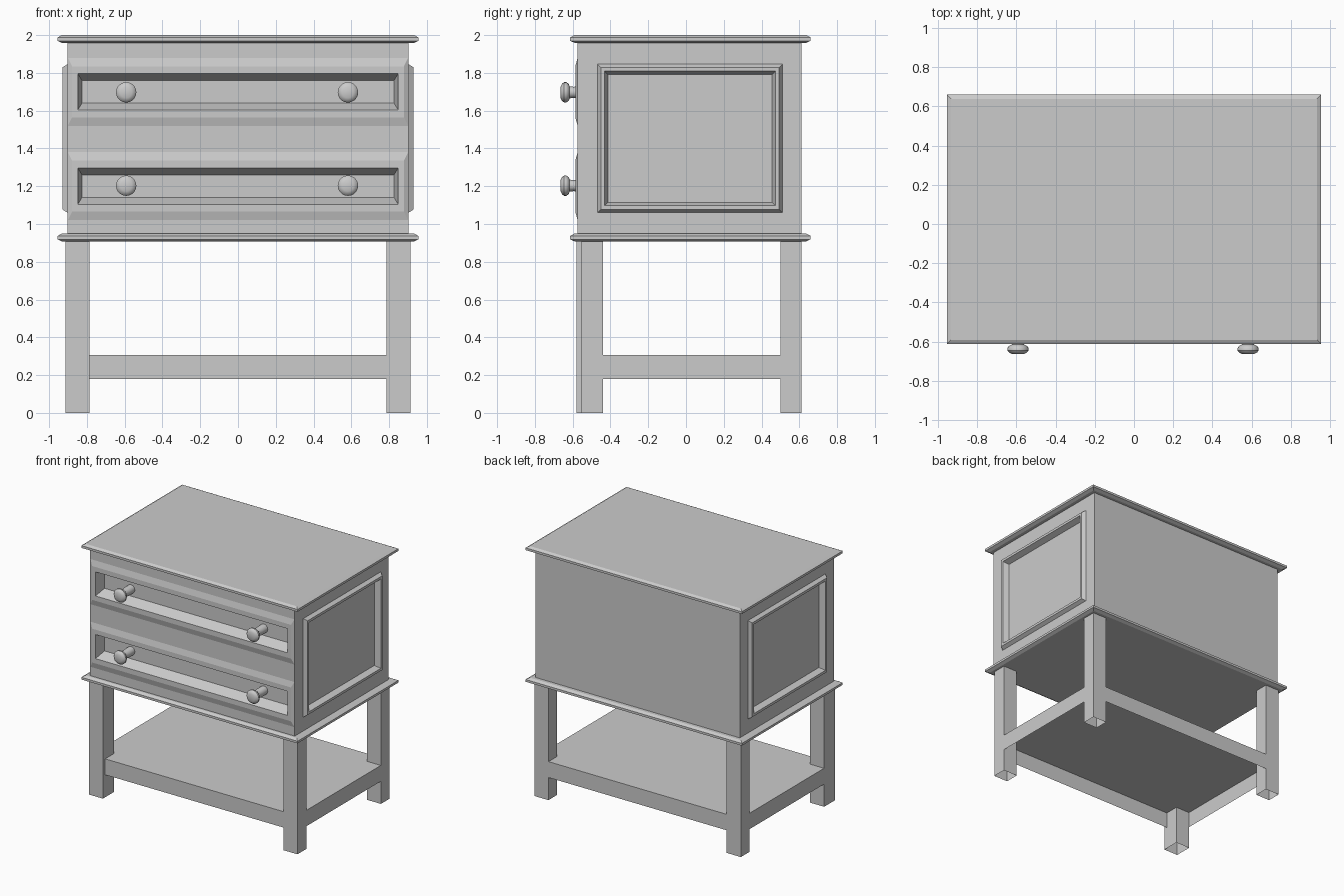
import bpy, bmesh, math
from mathutils import Vector

if "Cube" in bpy.data.objects:
    bpy.data.objects.remove(bpy.data.objects["Cube"])


def finish(bm, name):
    bmesh.ops.remove_doubles(bm, verts=bm.verts, dist=0.0005)
    bmesh.ops.recalc_face_normals(bm, faces=bm.faces)
    me = bpy.data.meshes.new(name)
    bm.to_mesh(me)
    bm.free()
    ob = bpy.data.objects.new(name, me)
    bpy.context.collection.objects.link(ob)
    return ob


def nested(bm, rects, place, cap_start=False):
    """Bridge nested rectangles (u0, u1, v0, v1, d) and fill the last one."""
    prev = None
    for u0, u1, v0, v1, d in rects:
        loop = [bm.verts.new(place(u, v, d))
                for u, v in ((u0, v0), (u1, v0), (u1, v1), (u0, v1))]
        if prev:
            for i in range(4):
                j = (i + 1) % 4
                bm.faces.new((prev[i], prev[j], loop[j], loop[i]))
        elif cap_start:
            bm.faces.new(loop[::-1])
        prev = loop
    bm.faces.new(prev)


def flat(u, v, d):
    return (u, v, d)


X, Y0, Y1, Z0, Z1 = 0.903, -0.574, 0.611, 0.945, 1.965
SPLIT = 1.45

# Cabinet body with two recessed drawer fronts and framed side panels
bm = bmesh.new()
for zc, lo, hi in ((1.20, Z0, SPLIT), (1.70, SPLIT, Z1)):
    rects = [(-X, X, lo, hi, Y0)]
    for hw, hh, y in ((0.900, 0.180, Y0), (0.878, 0.135, Y0 - 0.012),
                      (0.848, 0.096, Y0 - 0.012), (0.826, 0.060, Y0 + 0.07)):
        rects.append((-hw, hw, zc - hh, zc + hh, y))
    nested(bm, rects, lambda u, v, d: (u, d, v))
for s in (-1, 1):
    rects = [(Y0, Y1, Z0, Z1, X)]
    for inset, x in ((0, X), (0.017, 0.93), (0.037, 0.93), (0.055, 0.885)):
        rects.append((-0.468 + inset, 0.51 - inset, 1.06 + inset, 1.846 - inset, x))
    nested(bm, rects, lambda u, v, d: (s * d, u, v))
nested(bm, [(-X, X, Z0, Z1, Y1)], lambda u, v, d: (u, d, v))
for z in (Z0, Z1):
    nested(bm, [(-X, X, Y0, Y1, z)], flat)
finish(bm, "cabinet_body")

# Top slab and lower moulding, with chamfered edges
for name, z in (("top_slab", 1.958), ("lower_moulding", 0.907)):
    bm = bmesh.new()
    rects = [(-0.955 + e, 0.955 - e, -0.613 + e, 0.66 - e, z + dz)
             for e, dz in ((0.025, 0), (0, 0.012), (0, 0.030), (0.022, 0.042))]
    nested(bm, rects, flat, True)
    finish(bm, name)

# Legs, open at the bottom
for name, s, y0, y1 in (("front_right_leg", 1, -0.553, -0.44),
                        ("front_left_leg", -1, -0.58, -0.44),
                        ("back_right_leg", 1, 0.50, 0.611),
                        ("back_left_leg", -1, 0.50, 0.611)):
    bm = bmesh.new()
    x0, x1 = sorted((s * 0.787, s * 0.912))
    nested(bm, [(x0, x1, y0, y1, 0), (x0, x1, y0, y1, 0.91)], flat)
    finish(bm, name)

# Lower shelf with thin aprons, open underneath
bm = bmesh.new()
nested(bm, [(-0.911, 0.911, -0.552, 0.610, z) for z in (0.18, 0.307)], flat)
finish(bm, "lower_shelf")

# Turned drawer knobs
profile = [(0, -0.664), (0.030, -0.664), (0.046, -0.656), (0.054, -0.645),
           (0.054, -0.634), (0.046, -0.622), (0.032, -0.616), (0.029, -0.595),
           (0.034, -0.565), (0.034, -0.500)]
for zc, row in ((1.697, "upper"), (1.203, "lower")):
    for xc, side in ((-0.592, "left"), (0.582, "right")):
        bm = bmesh.new()
        vs = [bm.verts.new((xc + r, y, zc)) for r, y in profile]
        es = [bm.edges.new(p) for p in zip(vs, vs[1:])]
        bmesh.ops.spin(bm, geom=vs + es, cent=Vector((xc, 0, zc)), axis=(0, 1, 0),
                       angle=math.tau, steps=20)
        ob = finish(bm, f"{row}_{side}_knob")
        bpy.ops.object.select_all(action='DESELECT')
        ob.select_set(True)
        bpy.context.view_layer.objects.active = ob
        bpy.ops.object.shade_smooth_by_angle(angle=math.radians(35))
